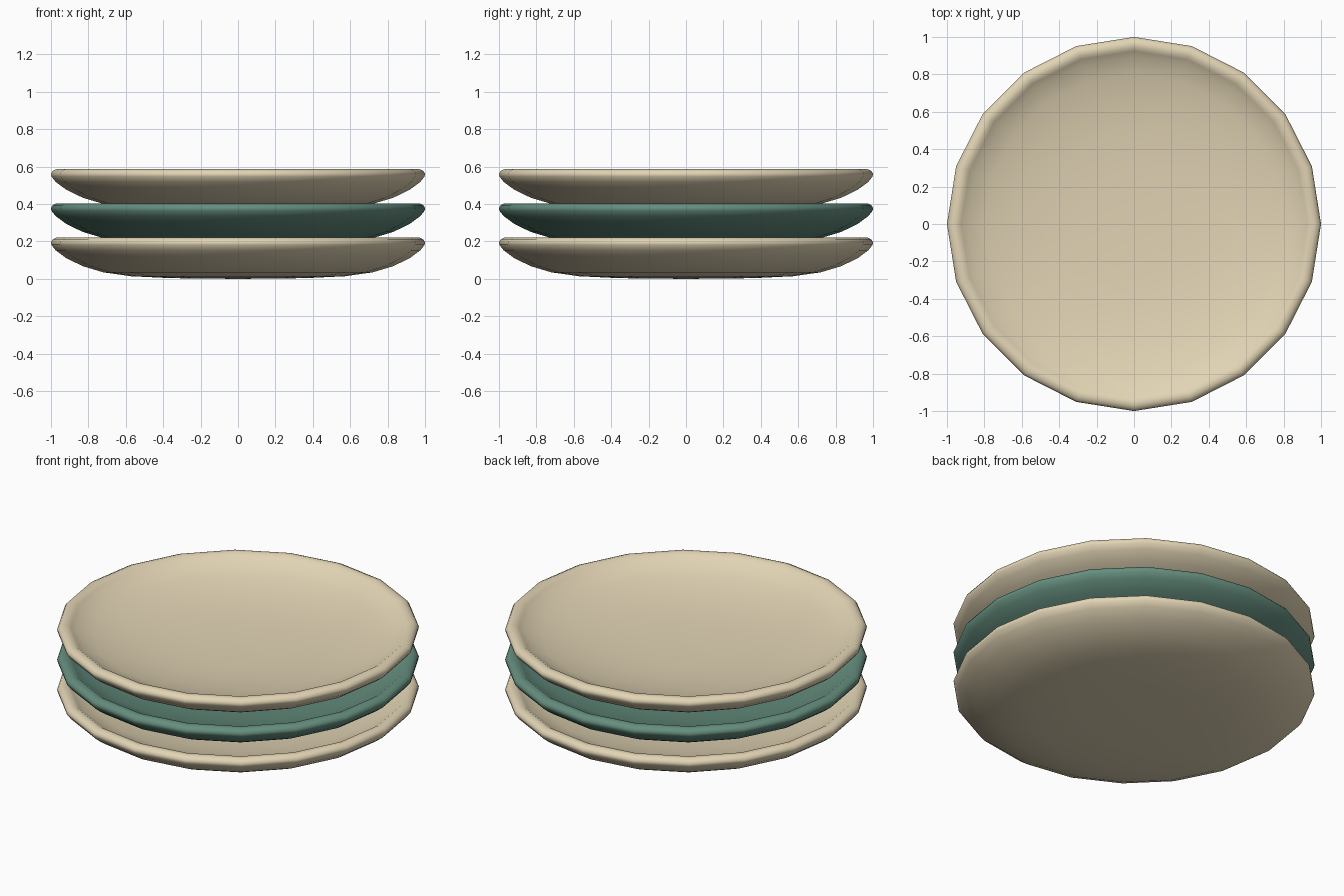
import bpy, bmesh, math

if "Cube" in bpy.data.objects:
    bpy.data.objects.remove(bpy.data.objects["Cube"])

SIDES = 20
PITCH = 0.183

# Plate cross-section (radius, height): underside, rolled rim, shallow dish
PROFILE = [
    (0.0, 0.0), (0.36, 0.004), (0.57, 0.014), (0.72, 0.035), (0.83, 0.068),
    (0.92, 0.112), (0.975, 0.153), (0.998, 0.182), (1.0, 0.197), (0.99, 0.212),
    (0.97, 0.221), (0.945, 0.22), (0.925, 0.207), (0.89, 0.184), (0.80, 0.155),
    (0.66, 0.124), (0.48, 0.101), (0.28, 0.09), (0.0, 0.086),
]


def material(name, rgb):
    mat = bpy.data.materials.new(name)
    mat.diffuse_color = (*rgb, 1)
    mat.use_nodes = True
    mat.node_tree.nodes["Principled BSDF"].inputs["Base Color"].default_value = mat.diffuse_color
    return mat


def plate(name, z, mat):
    """Lathe the cross-section around z into a closed, smooth plate."""
    bm = bmesh.new()
    rings = []
    for r, h in PROFILE:
        count = SIDES if r > 0 else 1
        rings.append([bm.verts.new((r * math.cos(2 * math.pi * i / SIDES),
                                    r * math.sin(2 * math.pi * i / SIDES), h))
                      for i in range(count)])
    for a, b in zip(rings, rings[1:]):
        for i in range(SIDES):
            j = (i + 1) % SIDES
            corners = [a[i % len(a)], a[j % len(a)], b[j % len(b)], b[i % len(b)]]
            bm.faces.new(list(dict.fromkeys(corners)))
    bmesh.ops.recalc_face_normals(bm, faces=bm.faces[:])
    for f in bm.faces:
        f.smooth = True
    mesh = bpy.data.meshes.new(name)
    bm.to_mesh(mesh)
    bm.free()
    mesh.materials.append(mat)
    obj = bpy.data.objects.new(name, mesh)
    obj.location.z = z
    bpy.context.collection.objects.link(obj)


# Stack of three plates, the middle one teal
cream = material("cream_glaze", (0.76, 0.66, 0.46))
teal = material("teal_glaze", (0.13, 0.27, 0.21))
for level, (name, mat) in enumerate([("bottom_plate", cream),
                                     ("middle_plate", teal),
                                     ("top_plate", cream)]):
    plate(name, level * PITCH, mat)
